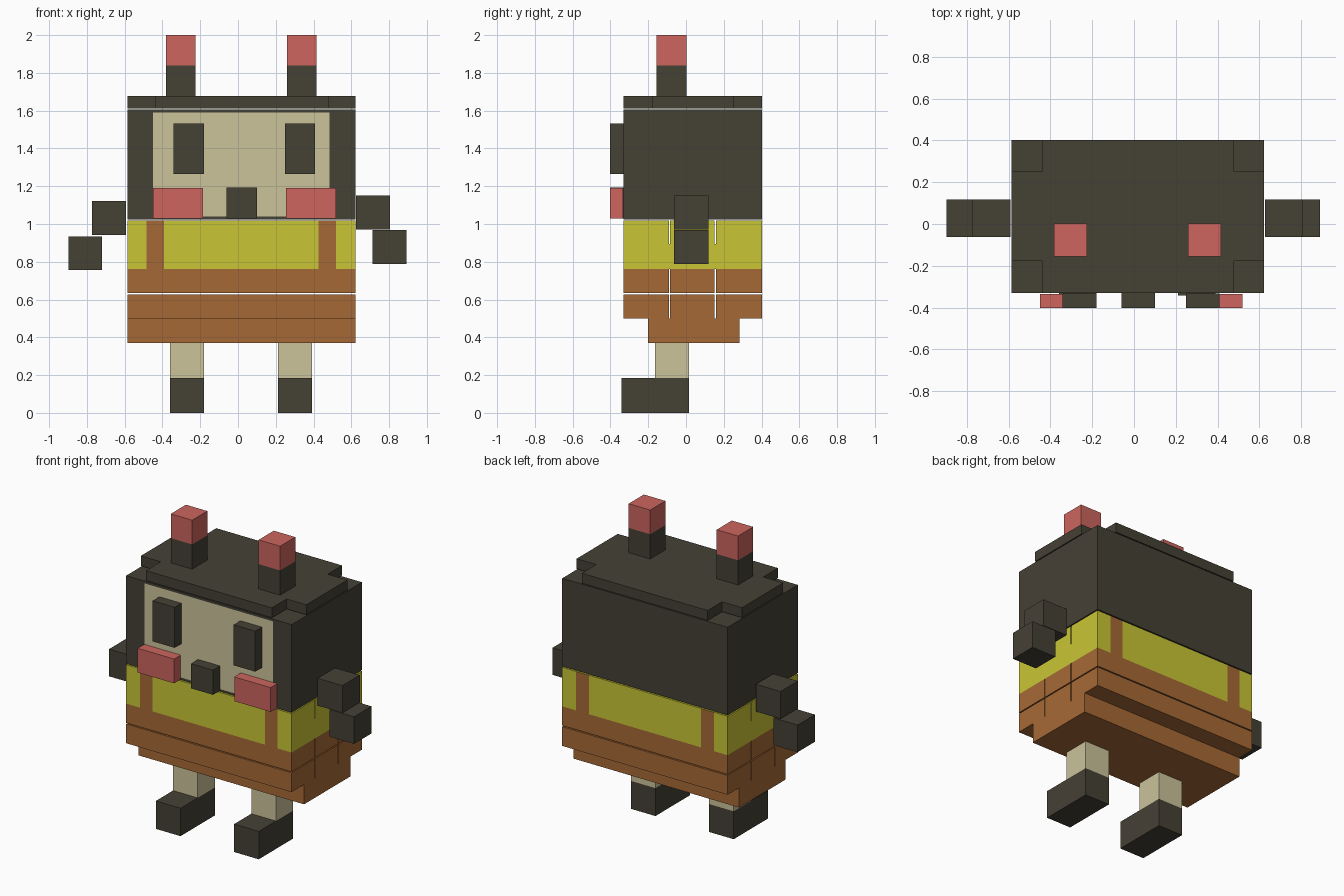
import bpy, bmesh
from mathutils import Vector

if "Cube" in bpy.data.objects:
    bpy.data.objects.remove(bpy.data.objects["Cube"])


def material(name, rgb):
    m = bpy.data.materials.new(name)
    lin = [((c / 255 + 0.055) / 1.055) ** 2.4 for c in rgb]
    m.diffuse_color = (*lin, 1)
    m.use_nodes = True
    m.node_tree.nodes["Principled BSDF"].inputs["Base Color"].default_value = m.diffuse_color
    return m


DARK = material("charcoal brown", (69, 65, 53))
CREAM = material("cream", (203, 195, 155))
PINK = material("coral pink", (205, 101, 94))
YELLOW = material("yellow", (201, 198, 53))
ORANGE = material("orange brown", (166, 105, 53))


def block(name, x, y, z, mat, cuts=(), paint=None, paint_rule=None):
    """Box between coordinate pairs; optional planar cuts and a painted face rule."""
    bm = bmesh.new()
    bmesh.ops.create_cube(bm, size=1)
    for v in bm.verts:
        v.co = Vector([(r[0] + r[1]) / 2 + c * (r[1] - r[0])
                       for r, c in zip((x, y, z), v.co)])
    for axis, value in cuts:
        co, no = Vector(), Vector()
        co[axis], no[axis] = value, 1
        bmesh.ops.bisect_plane(bm, geom=bm.verts[:] + bm.edges[:] + bm.faces[:],
                               plane_co=co, plane_no=no)
    bm.normal_update()
    me = bpy.data.meshes.new(name)
    me.materials.append(mat)
    if paint:
        me.materials.append(paint)
        for f in bm.faces:
            if paint_rule(f.calc_center_median(), f.normal):
                f.material_index = 1
    bm.to_mesh(me)
    bm.free()
    ob = bpy.data.objects.new(name, me)
    bpy.context.collection.objects.link(ob)
    return ob


X = (-0.585, 0.622)
Y = (-0.33, 0.402)
BOARDS = ((-0.33, -0.091), (-0.085, 0.152), (0.158, 0.402))

# Head with the cream face cut into its front
block("head", X, Y, (1.025, 1.605), DARK,
      [(0, -0.45), (0, 0.485), (2, 1.04), (2, 1.59)], CREAM,
      lambda c, n: n.y < -0.9 and -0.45 < c.x < 0.485 and 1.04 < c.z < 1.59)

# Crown layer: cross shape with missing corners
CROWN = (1.611, 1.677)
block("crown_middle", (-0.44, 0.478), Y, CROWN, DARK)
block("crown_left", (X[0], -0.44), (-0.177, 0.252), CROWN, DARK)
block("crown_right", (0.478, X[1]), (-0.177, 0.252), CROWN, DARK)

# Ears, eyes, cheeks
for side, ear, eye, cheek in (("left", (-0.382, -0.226), (-0.341, -0.18), (-0.45, -0.184)),
                              ("right", (0.259, 0.416), (0.25, 0.408), (0.255, 0.52))):
    block(side + "_ear", ear, (-0.155, 0.003), (1.677, 1.84), DARK)
    block(side + "_ear_tip", ear, (-0.155, 0.003), (1.84, 2.0), PINK)
    block(side + "_eye", eye, (-0.403, -0.332), (1.265, 1.532), DARK)
    block(side + "_cheek", cheek, (-0.403, -0.334), (1.03, 1.19), PINK)
block("nose", (-0.06, 0.1), (-0.403, -0.33), (1.03, 1.193), DARK)

# Shirt with straps painted on front and back
straps = [(0, v) for v in (-0.484, -0.391, 0.427, 0.52)]


def on_strap(c, n):
    return abs(n.y) > 0.9 and (-0.484 < c.x < -0.391 or 0.427 < c.x < 0.52)


for i, y in enumerate(BOARDS):
    block(f"shirt_upper_{i}", X, y, (0.893, 1.018), YELLOW, straps, ORANGE, on_strap)
block("shirt_lower", X, Y, (0.761, 0.893), YELLOW, straps, ORANGE, on_strap)

# Trousers: two rows of boards and a narrower base
for row, z in enumerate(((0.634, 0.761), (0.5, 0.627))):
    for i, y in enumerate(BOARDS):
        block(f"trousers_{row}_{i}", X, y, z, ORANGE)
block("trousers_base", X, (-0.2, 0.282), (0.37, 0.5), ORANGE)

# Arms and hands
ARM_Y = (-0.063, 0.118)
block("left_arm", (-0.772, -0.592), ARM_Y, (0.943, 1.123), DARK)
block("left_hand", (-0.897, -0.72), ARM_Y, (0.756, 0.935), DARK)
block("right_arm", (0.626, 0.806), ARM_Y, (0.97, 1.15), DARK)
block("right_hand", (0.713, 0.891), ARM_Y, (0.788, 0.967), DARK)

# Legs and boots
for side, x in (("left", (-0.36, -0.18)), ("right", (0.211, 0.391))):
    block(side + "_leg", x, (-0.163, 0.017), (0.184, 0.37), CREAM)
    block(side + "_boot", x, (-0.342, 0.017), (0, 0.184), DARK)
